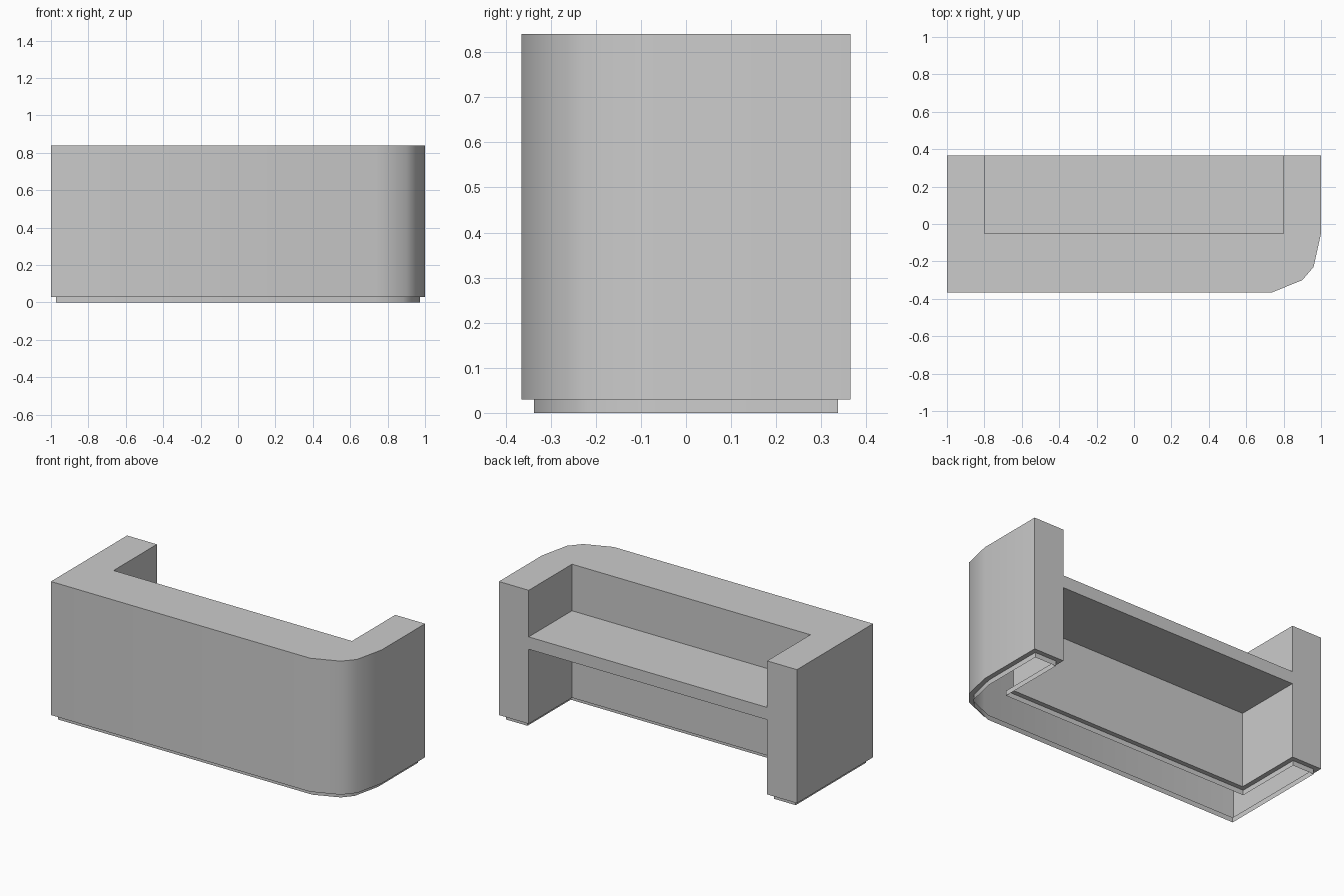
import bpy, bmesh
from math import radians

if "Cube" in bpy.data.objects:
    bpy.data.objects.remove(bpy.data.objects["Cube"])

BASE, TOP, INSET = 0.03, 0.84, 0.028

# Counter plan: U shape with one faceted rounded front corner
plan = [(-1, 0.365), (-1, -0.365), (0.74, -0.365), (0.90, -0.30),
        (0.96, -0.23), (1, -0.05), (1, 0.365), (0.8, 0.365),
        (0.8, -0.05), (-0.8, -0.05), (-0.8, 0.365)]


def add_object(name, bm):
    mesh = bpy.data.meshes.new(name)
    bm.to_mesh(mesh)
    bm.free()
    obj = bpy.data.objects.new(name, mesh)
    bpy.context.collection.objects.link(obj)
    return obj


# Counter body: plan raised to full height
bm = bmesh.new()
low = [bm.verts.new((x, y, BASE)) for x, y in plan]
high = [bm.verts.new((x, y, TOP)) for x, y in plan]
n = len(plan)
for i in range(n):
    j = (i + 1) % n
    bm.faces.new((low[i], low[j], high[j], high[i]))
bm.faces.new(high)
floor = bm.faces.new(low[::-1])
bm.normal_update()

# Recessed plinth: underside inset and pushed down, open at the bottom
bmesh.ops.inset_region(bm, faces=[floor], thickness=INSET, use_even_offset=True)
ext = bmesh.ops.extrude_discrete_faces(bm, faces=[floor])
sole = ext["faces"][0]
bmesh.ops.translate(bm, verts=sole.verts[:], vec=(0, 0, -BASE))
bmesh.ops.recalc_face_normals(bm, faces=bm.faces[:])
bmesh.ops.delete(bm, geom=[sole], context='FACES_ONLY')
counter = add_object("reception_counter", bm)

# Work surface between the two arms
bm = bmesh.new()
bmesh.ops.create_cube(bm, size=1)
bmesh.ops.scale(bm, verts=bm.verts[:], vec=(1.6, 0.415, 0.075))
bmesh.ops.translate(bm, verts=bm.verts[:], vec=(0, 0.1575, 0.52))
add_object("work_surface", bm)

# Smooth only the rounded corner
bpy.ops.object.select_all(action='DESELECT')
counter.select_set(True)
bpy.context.view_layer.objects.active = counter
bpy.ops.object.shade_smooth_by_angle(angle=radians(40))
